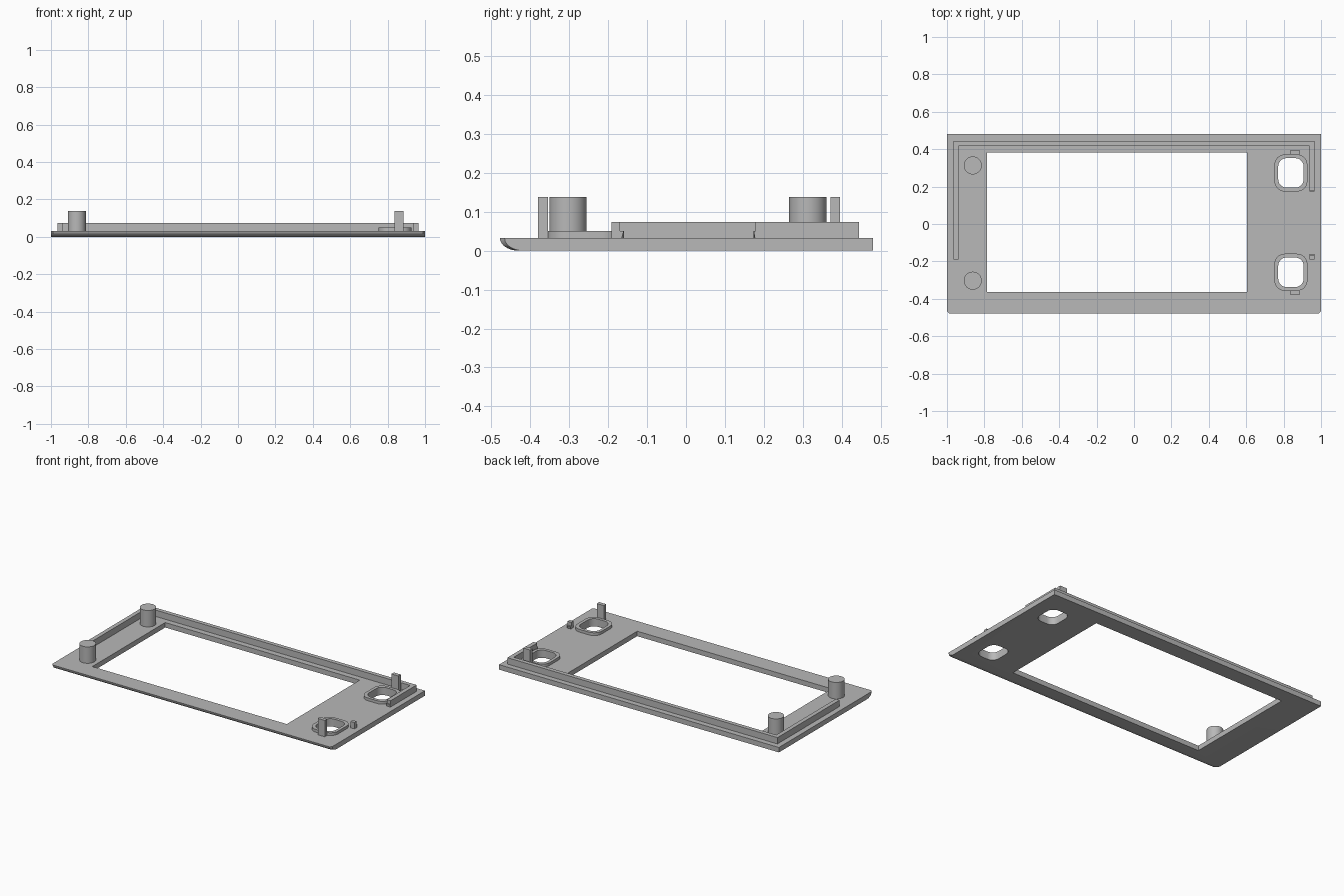
import bpy
import bmesh
import math

cube = bpy.data.objects.get("Cube")
if cube:
    bpy.data.objects.remove(cube, do_unlink=True)

grey = bpy.data.materials.new("plain grey")
grey.use_nodes = True
colour = (0.48, 0.48, 0.48, 1)
grey.diffuse_color = colour
grey.node_tree.nodes["Principled BSDF"].inputs["Base Color"].default_value = colour

TOP = 0.032       # upper face of the plate
COLLAR = 0.05     # top of the button collars
WALL = 0.073      # top of the locating wall
POST = 0.138      # top of posts and clips


def stack(name, rings):
    """Solid made of equal-length (x, y, z) rings joined bottom to top."""
    bm = bmesh.new()
    loops = [[bm.verts.new(p) for p in ring] for ring in rings]
    n = len(loops[0])
    bm.faces.new(loops[0][::-1])
    bm.faces.new(loops[-1])
    for low, high in zip(loops, loops[1:]):
        for i in range(n):
            j = (i + 1) % n
            bm.faces.new((low[i], low[j], high[j], high[i]))
    bmesh.ops.recalc_face_normals(bm, faces=bm.faces)
    mesh = bpy.data.meshes.new(name)
    bm.to_mesh(mesh)
    bm.free()
    mesh.materials.append(grey)
    ob = bpy.data.objects.new(name, mesh)
    bpy.context.collection.objects.link(ob)
    return ob


def prism(name, outline, z0, z1):
    return stack(name, [[(x, y, z) for x, y in outline] for z in (z0, z1)])


def box(name, x0, x1, y0, y1, z0, z1):
    return prism(name, [(x0, y0), (x1, y0), (x1, y1), (x0, y1)], z0, z1)


def rounded(cx, cy, hx, hy, r, steps=8):
    """Outline of a rounded rectangle."""
    pts = []
    for q, (sx, sy) in enumerate([(1, 1), (-1, 1), (-1, -1), (1, -1)]):
        for i in range(steps + 1):
            a = math.pi / 2 * (q + i / steps)
            pts.append((cx + sx * (hx - r) + r * math.cos(a),
                        cy + sy * (hy - r) + r * math.sin(a)))
    return pts


def cut(ob, cutter):
    mod = ob.modifiers.new("cut", 'BOOLEAN')
    mod.operation = 'DIFFERENCE'
    mod.solver = 'EXACT'
    mod.object = cutter
    cutter.hide_render = True
    cutter.hide_set(True)


def smooth(ob):
    # Apply the cuts, then shade round surfaces smoothly
    bpy.ops.object.select_all(action='DESELECT')
    ob.select_set(True)
    bpy.context.view_layer.objects.active = ob
    for mod in list(ob.modifiers):
        bpy.ops.object.modifier_apply(modifier=mod.name)
    bpy.ops.object.shade_smooth_by_angle(angle=math.radians(30))


# Face plate, with its front lower edge rolled up and front corners trimmed
rings = []
for i in range(9):
    a = math.pi / 2 * i / 8
    front = -0.43 - 0.048 * math.sin(a)
    z = TOP * (1 - math.cos(a))
    c = 0.012
    rings.append([(-1, 0.48, z), (-1, front + c, z), (-1 + c, front, z),
                  (1 - c, front, z), (1, front + c, z), (1, 0.48, z)])
plate = stack("face_plate", rings)
cutters = [box("window_cutter", -0.787, 0.603, -0.363, 0.381, -0.1, 0.2)]
cut(plate, cutters[0])

# Button openings with raised collars, and an upright clip beside each
BX = 0.839
for side, cy, clip in (("rear", 0.273, 0.3835), ("front", -0.258, -0.3675)):
    hole = prism(side + "_button_cutter",
                 rounded(BX, cy, 0.068, 0.079, 0.045), -0.1, 0.2)
    cutters.append(hole)
    collar = prism(side + "_button_collar",
                   rounded(BX, cy, 0.088, 0.099, 0.055), TOP - 0.004, COLLAR)
    cut(plate, hole)
    cut(collar, hole)
    smooth(collar)
    box(side + "_clip", 0.836, 0.886, clip - 0.0125, clip + 0.0125,
        TOP - 0.004, POST)
smooth(plate)
for cutter in cutters:
    bpy.data.objects.remove(cutter, do_unlink=True)

# Round posts on the right-hand side
for side, cy in (("rear", 0.313), ("front", -0.303)):
    post = prism(side + "_post", rounded(-0.862, cy, 0.048, 0.048, 0.048, 12),
                 TOP - 0.004, POST)
    bm = bmesh.new()
    bm.from_mesh(post.data)
    bmesh.ops.remove_doubles(bm, verts=bm.verts, dist=0.0001)
    bm.to_mesh(post.data)
    bm.free()
    smooth(post)

# Locating wall running round the back, with a long and a short leg
OUT, INN = 0.965, 0.938
prism("locating_wall",
      [(-OUT, -0.19), (-INN, -0.19), (-INN, 0.418), (INN, 0.418),
       (INN, 0.179), (OUT, 0.179), (OUT, 0.445), (-OUT, 0.445)],
      TOP - 0.004, WALL)

# Small stub facing the short leg, each with a little catch
box("locating_stub", INN, OUT, -0.191, -0.169, TOP - 0.004, WALL)
for name, y, tip in (("stub_catch", -0.17, -0.16), ("wall_catch", 0.18, 0.174)):
    stack(name, [[(INN, y, z), (OUT, y, z), (OUT, t, z), (INN, t, z)]
                 for z, t in ((TOP, (y + tip) / 2), (COLLAR, tip))])
